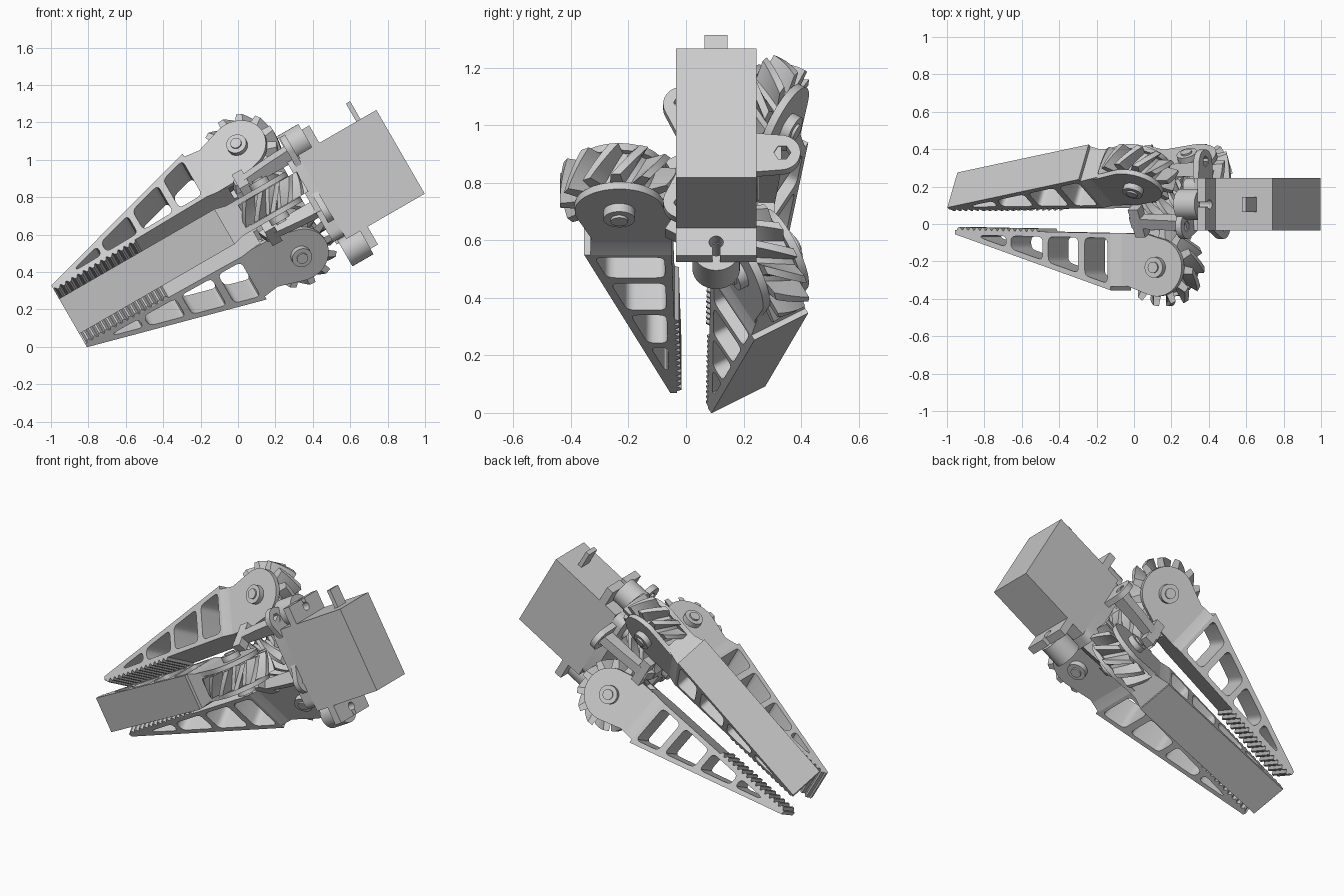
import bpy, bmesh, math
from math import sin, cos, pi, radians
from mathutils import Matrix, Vector

if "Cube" in bpy.data.objects:
    bpy.data.objects.remove(bpy.data.objects["Cube"], do_unlink=True)

grey = bpy.data.materials.new("light_grey")
grey.use_nodes = True
colour = (0.6, 0.6, 0.6, 1)
grey.diffuse_color = colour
grey.node_tree.nodes["Principled BSDF"].inputs["Base Color"].default_value = colour

# Frames: tilt = (axis, y, up); cross = (y, up, axis)
CY, CW = 0.103, 0.593
tilt = Matrix.Rotation(radians(-30), 4, 'Y')
cross = tilt @ Matrix(((0, 0, 1, 0), (1, 0, 0, 0), (0, 1, 0, 0), (0, 0, 0, 1)))
hub_cross = cross @ Matrix.Translation((CY, CW, 0))


def radial(deg):
    """Frame (axis, outward, tangent) at an angle around the drive axis."""
    return tilt @ Matrix.Translation((0, CY, CW)) @ Matrix.Rotation(radians(deg), 4, 'X')


def finish(name, mesh, frame):
    bm = bmesh.new()
    bm.from_mesh(mesh)
    bmesh.ops.remove_doubles(bm, verts=bm.verts, dist=1e-5)
    bmesh.ops.transform(bm, matrix=frame, verts=bm.verts)
    bmesh.ops.recalc_face_normals(bm, faces=bm.faces)
    bm.to_mesh(mesh)
    bm.free()
    mesh.materials.clear()
    mesh.materials.append(grey)
    obj = bpy.data.objects.new(name, mesh)
    bpy.context.collection.objects.link(obj)
    bpy.ops.object.select_all(action='DESELECT')
    obj.select_set(True)
    bpy.context.view_layer.objects.active = obj
    bpy.ops.object.shade_smooth_by_angle(angle=radians(30))
    return obj


def prism(name, loops, low, high, frame):
    """Extrude an outline, with any further loops as holes."""
    curve = bpy.data.curves.new(name, 'CURVE')
    curve.dimensions, curve.fill_mode = '2D', 'BOTH'
    curve.extrude = (high - low) / 2
    for loop in loops:
        spline = curve.splines.new('POLY')
        spline.points.add(len(loop) - 1)
        for p, (x, y) in zip(spline.points, loop):
            p.co = (x, y, 0, 1)
        spline.use_cyclic_u = True
    temp = bpy.data.objects.new(name + "_outline", curve)
    bpy.context.collection.objects.link(temp)
    dg = bpy.context.evaluated_depsgraph_get()
    mesh = bpy.data.meshes.new_from_object(temp.evaluated_get(dg))
    bpy.data.objects.remove(temp, do_unlink=True)
    return finish(name, mesh, frame @ Matrix.Translation((0, 0, (low + high) / 2)))


def arc(x, y, r, start=0, end=360, n=32):
    full = end - start == 360
    return [(x + r * cos(radians(start + (end - start) * i / (n if full else n - 1))),
             y + r * sin(radians(start + (end - start) * i / (n if full else n - 1))))
            for i in range(n)]


def rect(x0, x1, y0, y1):
    return [(x0, y0), (x1, y0), (x1, y1), (x0, y1)]


def rounded(points, r):
    """Round the corners of an outline with quadratic arcs."""
    out = []
    for i, p in enumerate(points):
        c = Vector(p)
        a, b = Vector(points[i - 1]) - c, Vector(points[(i + 1) % len(points)]) - c
        s = c + a.normalized() * min(r, a.length * 0.45)
        e = c + b.normalized() * min(r, b.length * 0.45)
        for k in range(5):
            t = k / 4
            out.append(tuple(s * (1 - t) ** 2 + c * 2 * t * (1 - t) + e * t * t))
    return out


def twisted_gear(name, teeth, root, tip, low, high, twist, frame, steps=10):
    """Helical gear or multi-start worm along local z."""
    bm = bmesh.new()
    rings = []
    for s in range(steps + 1):
        z = low + (high - low) * s / steps
        ring = []
        for i in range(teeth):
            for f, r in ((0, root), (0.3, root), (0.5, tip), (0.8, tip)):
                ang = 2 * pi * (i + f) / teeth + twist * z
                ring.append(bm.verts.new((r * cos(ang), r * sin(ang), z)))
        rings.append(ring)
    for lower, upper in zip(rings, rings[1:]):
        for i in range(len(lower)):
            j = (i + 1) % len(lower)
            bm.faces.new((lower[i], lower[j], upper[j], upper[i]))
    bm.faces.new(rings[0])
    bm.faces.new(rings[-1])
    mesh = bpy.data.meshes.new(name)
    bm.to_mesh(mesh)
    bm.free()
    return finish(name, mesh, frame)


def beam(name, start, end, width, frame):
    """Square bar between two points."""
    s, e = Vector(start), Vector(end)
    turn = (e - s).to_track_quat('Z', 'Y').to_matrix().to_4x4()
    h = width / 2
    return prism(name, [rect(-h, h, -h, h)], 0, (e - s).length,
                 frame @ Matrix.Translation(s) @ turn)


# Finger side profile: toothed grip, taper, weight-saving windows
TIP, KNEE, NECK, HUB_A, HUB_R = -0.70, 0.26, 0.345, 0.535, 0.335


def inner(a):
    return 0.135 + (a - TIP) * 0.018


def outer(a):
    return 0.158 + (a - TIP) * 0.312


body = [(TIP, outer(TIP)), (TIP, inner(TIP))]
pitch = 0.036
for i in range(14):
    a = TIP + 0.01 + i * pitch
    body += [(a, inner(a)), (a + 0.3 * pitch, inner(a) - 0.016),
             (a + 0.6 * pitch, inner(a) - 0.016), (a + 0.9 * pitch, inner(a))]
body += [(KNEE, inner(KNEE)), (KNEE, outer(KNEE))]
windows = [rounded([(a0, inner(a0) + 0.026), (a1, inner(a1) + 0.026),
                    (a1, outer(a1) - 0.03), (a0, outer(a0) - 0.03)], 0.03)
           for a0, a1 in ((-0.54, -0.385), (-0.355, -0.16), (-0.125, 0.06), (0.1, 0.24))]
neck = [(KNEE, -0.108), (NECK, -0.085), (0.38, -0.085),
        (0.38, 0.085), (NECK, 0.085), (KNEE, 0.108)]
cheek = ([(KNEE + 0.04, inner(KNEE)), (0.47, inner(0.47))]
         + arc(HUB_A, HUB_R, 0.155, -80, 112, 26) + [(NECK, 0.432), (KNEE + 0.04, 0.432)])

for side, angle in (("front", 180), ("upper", 60), ("lower", -60)):
    f = radial(angle)
    hub = f @ Matrix.Translation((HUB_A, HUB_R, 0))
    prism(side + "_finger", [body] + windows, -0.108, 0.108, f)
    prism(side + "_neck", [neck], -0.436, -inner(KNEE), f @ Matrix.Rotation(pi / 2, 4, 'X'))
    for sign, label in ((-1, "a"), (1, "b")):
        low, high = sorted((sign * 0.064, sign * 0.092))
        prism(f"{side}_cheek_{label}", [cheek], low, high, f)
    twisted_gear(side + "_worm_wheel", 12, 0.135, 0.207, -0.062, 0.062, 4, hub)
    prism(side + "_axle", [arc(0, 0, 0.055)], -0.125, 0.125, hub)
    prism(side + "_axle_tip", [arc(0, 0, 0.03)], -0.135, 0.135, hub)

# Drive worm and its shaft
twisted_gear("drive_worm", 7, 0.085, 0.14, 0.40, 0.69, 9.5, hub_cross, 24)
prism("drive_shaft", [arc(0, 0, 0.06)], 0.36, 0.78, hub_cross)

# Carrier: three tabs with hex sockets, straps and short cross braces
strap = [(0.78, 0.15), (0.78, 0.23), (0.62, 0.22), (0.42, 0.2), (0.40, 0.15), (0.6, 0.15)]
for i, angle in enumerate((0, 120, 240), 1):
    tab = [(0, 0.09), (0, -0.09)] + arc(0.225, 0, 0.07, -80, 80, 16)
    prism(f"carrier_tab_{i}", [tab, arc(0.232, 0, 0.03, n=6)], 0.75, 0.785,
          hub_cross @ Matrix.Rotation(radians(angle), 4, 'Z'))
    f = radial(angle)
    prism(f"carrier_strap_{i}", [strap], -0.03, 0.03, f)
    beam(f"carrier_brace_{i}", (0.46, 0.175, -0.085), (0.46, 0.175, 0.085), 0.06, f)

# Motor: case, mounting flange with keyhole slots, bosses, cable
Y0, Y1, MID = -0.035, 0.245, 0.105
prism("motor_case", [rect(Y0, Y1, 0.21, 0.727)], 0.79, 1.274, cross)
prism("motor_mount", [rounded(rect(Y0, Y1, 0.23, 0.725), 0.05)], 0.72, 0.79, cross)
low_key = [(MID - 0.013, 0.1)] + arc(MID, 0.153, 0.025, 240, -60, 16) + [(MID + 0.013, 0.1)]
top_key = [(MID + 0.013, 0.835)] + arc(MID, 0.788, 0.025, 60, -240, 16) + [(MID - 0.013, 0.835)]
flange = [(Y0, 0.1)] + low_key + [(Y1, 0.1), (Y1, 0.835)] + top_key + [(Y0, 0.835)]
prism("motor_flange", [flange], 0.875, 0.922, cross)
for label, w in (("lower", 0.15), ("upper", 0.788)):
    prism(label + "_boss", [arc(MID, w, 0.083), arc(MID, w, 0.025, n=16)], 0.745, 0.875, cross)
    beam(label + "_boss_arm", (0.76, MID, w + (0.06 if w < 0.5 else -0.06)),
         (0.76, MID, 0.45), 0.06, tilt)
prism("motor_cable", [rect(0.065, 0.145, 0.72, 0.838)], 1.15, 1.176, cross)
